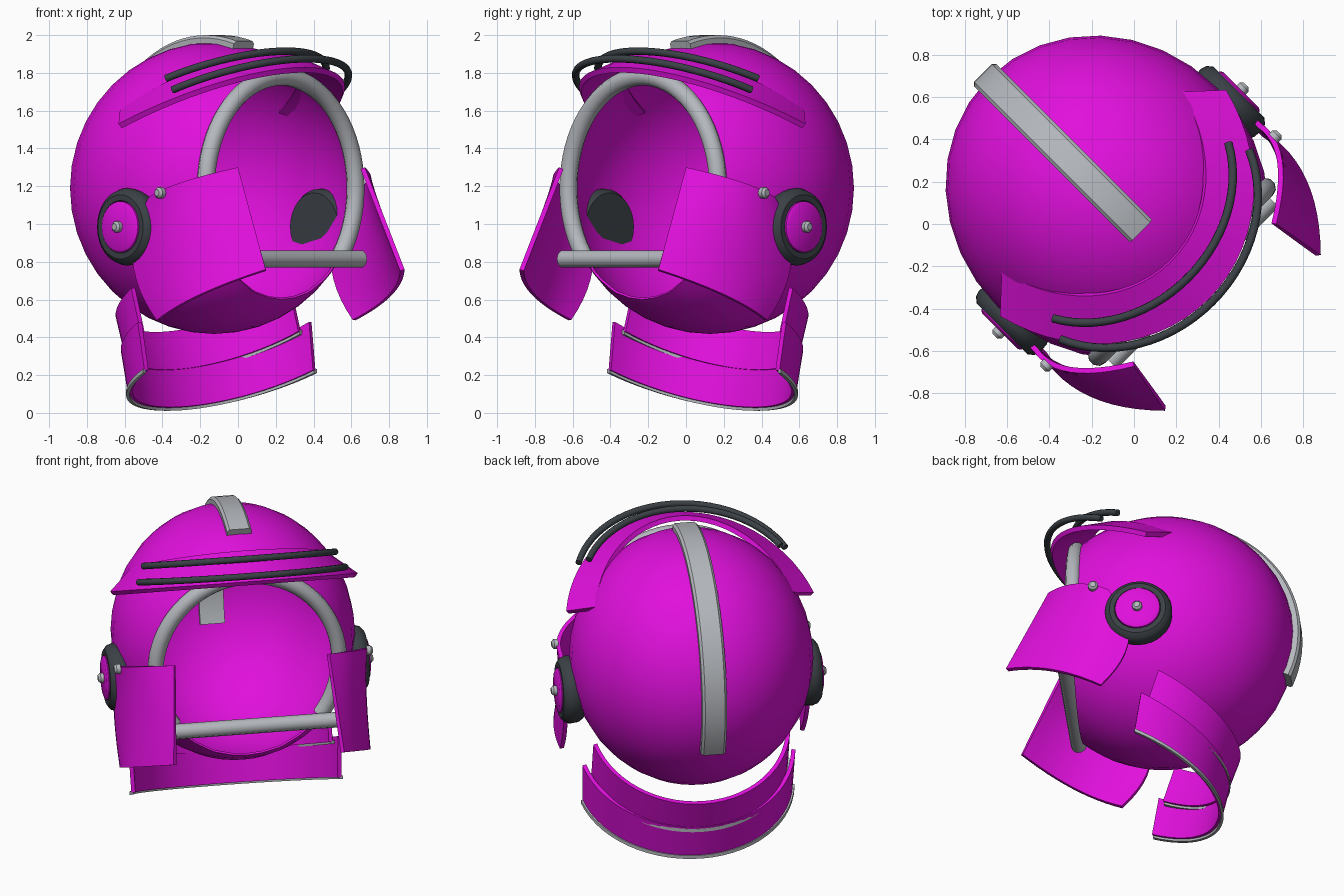
import bpy, bmesh
from math import sin, cos, pi, radians, sqrt
from mathutils import Vector

cube = bpy.data.objects.get("Cube")
if cube:
    bpy.data.objects.remove(cube, do_unlink=True)


def material(name, rgb, rough=0.5):
    m = bpy.data.materials.new(name)
    m.use_nodes = True
    m.diffuse_color = (*rgb, 1)
    bsdf = next(n for n in m.node_tree.nodes if n.type == 'BSDF_PRINCIPLED')
    bsdf.inputs["Base Color"].default_value = (*rgb, 1)
    bsdf.inputs["Roughness"].default_value = rough
    return m


MAGENTA = material("magenta", (0.75, 0.005, 0.72))
GREY = material("light grey", (0.46, 0.48, 0.51))
DARK = material("dark grey", (0.043, 0.052, 0.06))


def place(u, w, z):
    """Helmet frame (left, forward, up) to world: it faces diagonally."""
    return Vector(((u + w) / sqrt(2), (u - w) / sqrt(2), z))


def finish(name, bm, mat, thickness=0):
    bmesh.ops.recalc_face_normals(bm, faces=bm.faces[:])
    if thickness:
        bmesh.ops.solidify(bm, geom=bm.faces[:], thickness=thickness)
        bmesh.ops.recalc_face_normals(bm, faces=bm.faces[:])
    mesh = bpy.data.meshes.new(name)
    bm.to_mesh(mesh)
    bm.free()
    mesh.materials.append(mat)
    ob = bpy.data.objects.new(name, mesh)
    bpy.context.collection.objects.link(ob)
    bpy.ops.object.select_all(action='DESELECT')
    ob.select_set(True)
    bpy.context.view_layer.objects.active = ob
    bpy.ops.object.shade_smooth_by_angle(angle=radians(35))
    return ob


def grid(name, rows, mat, thickness=0, loop=False, caps=False):
    """Skin rows of helmet-frame points."""
    bm = bmesh.new()
    vs = [[bm.verts.new(place(*p)) for p in row] for row in rows]
    n = len(rows[0])
    for a, b in zip(vs, vs[1:]):
        for j in range(n if loop else n - 1):
            k = (j + 1) % n
            bm.faces.new((a[j], a[k], b[k], b[j]))
    if caps:
        bm.faces.new(vs[0])
        bm.faces.new(vs[-1])
    return finish(name, bm, mat, thickness)


def tube(name, points, radius, mat):
    cu = bpy.data.curves.new(name, 'CURVE')
    cu.dimensions = '3D'
    cu.bevel_depth = radius
    cu.bevel_resolution = 3
    cu.use_fill_caps = True
    sp = cu.splines.new('POLY')
    sp.points.add(len(points) - 1)
    for q, p in zip(sp.points, points):
        q.co = (*place(*p), 1)
    sp.use_smooth = True
    cu.materials.append(mat)
    ob = bpy.data.objects.new(name, cu)
    bpy.context.collection.objects.link(ob)
    return ob


def lathe(name, profile, w, z, side, mat, steps=32):
    """Spin (distance, radius) points around the sideways axis."""
    rows = [[(side * d, w + r * cos(2 * pi * i / steps), z + r * sin(2 * pi * i / steps))
             for i in range(steps)] for d, r in profile]
    return grid(name, rows, mat, loop=True, caps=True)


def arc(half, end, mid, limit=75, steps=28):
    """Symmetric arc; end and mid are (forward, height) pairs."""
    top = radians(limit)
    out = []
    for i in range(steps + 1):
        t = top * (2 * i / steps - 1)
        f = (cos(t) - cos(top)) / (1 - cos(top))
        out.append((half * sin(t) / sin(top),
                    end[0] + (mid[0] - end[0]) * f, end[1] + (mid[1] - end[1]) * f))
    return out


# Shell: ellipsoid sliced open at the face
CW, CZ, RU, RW, RZ = -0.18, 1.19, 0.72, 0.78, 0.76
FACE = 0.32
bm = bmesh.new()
bmesh.ops.create_uvsphere(bm, u_segments=32, v_segments=20, radius=1)
for v in bm.verts:
    v.co = Vector((v.co.x * RU, v.co.y * RW + CW, v.co.z * RZ + CZ))
bmesh.ops.bisect_plane(bm, geom=bm.verts[:] + bm.edges[:] + bm.faces[:],
                       plane_co=(0, FACE, 0), plane_no=(0, 1, 0), clear_outer=True)
for v in bm.verts:
    v.co = place(*v.co)
finish("helmet_shell", bm, MAGENTA, 0.012)

# Face opening frame
angles = [radians(-37 + 254 * i / 48) for i in range(49)]
tube("opening_arch", [(0.56 * cos(a), FACE, CZ + 0.59 * sin(a)) for a in angles], 0.048, GREY)
tube("opening_bar", [(-0.54, 0.38, 0.815), (0.54, 0.38, 0.815)], 0.047, GREY)

# Crest strip over the crown
rows = []
for i in range(33):
    a = radians(74 + 128 * i / 32)
    rows.append([(u, CW + (RW + d) * cos(a), CZ + (RZ + d) * sin(a))
                 for u, d in ((-0.075, -0.03), (-0.075, 0.035), (-0.06, 0.05),
                              (0.06, 0.05), (0.075, 0.035), (0.075, -0.03))])
grid("crest_strip", rows, GREY, loop=True, caps=True)

# Brow with two rails
upper = arc(0.6, (-0.283, 1.61), (0.25, 1.92))
lower = arc(0.755, (-0.14, 1.53), (0.5, 1.83))
grid("brow", [upper, lower], MAGENTA, 0.03)
tube("brow_rail_upper", arc(0.585, (0.045, 1.77), (0.36, 1.915), 65), 0.02, DARK)
tube("brow_rail_lower", arc(0.63, (0.14, 1.71), (0.52, 1.875), 70), 0.02, DARK)

# Neck guard: two stacked bands open at the front, with trims
guard = {
    "neck_band_upper": (arc(0.6, (-0.2, 0.66), (-0.64, 0.42), 80),
                        arc(0.6, (-0.13, 0.43), (-0.57, 0.22), 80)),
    "neck_band_lower": (arc(0.65, (-0.1, 0.48), (-0.58, 0.24), 80),
                        arc(0.64, (-0.06, 0.225), (-0.53, 0.025), 80)),
}
for name, (top, bottom) in guard.items():
    grid(name, [top, bottom], MAGENTA, 0.025)
    section = ((-0.018, -0.014), (0.018, -0.014), (0.018, 0.008), (-0.018, 0.008))
    rows = [[(u * (1 + d), w + d * (w + 0.1), z + h) for d, h in section] for u, w, z in bottom]
    grid(name + "_trim", rows, GREY, loop=True, caps=True)

# Ear cups, cheek plates and bolts on both sides
TOP_BACK, TOP_FRONT = Vector((0.76, 0.09, 1.14)), Vector((0.475, 0.475, 1.3))
LOW_BACK, LOW_FRONT = Vector((0.745, 0.135, 0.49)), Vector((0.52, 0.727, 0.76))
EAR_W, EAR_Z = -0.09, 0.985
bolt = ((0, 0.012), (0, 0.03), (0.025, 0.03), (0.038, 0.018))
for label, side in (("left", 1), ("right", -1)):
    lathe(label + "_ear_cushion", ((0.66, 0.05), (0.66, 0.18), (0.69, 0.2), (0.74, 0.205),
          (0.77, 0.195), (0.79, 0.17), (0.79, 0.14), (0.77, 0.13)), EAR_W, EAR_Z, side, DARK)
    lathe(label + "_ear_disc", ((0.76, 0.135), (0.795, 0.135), (0.805, 0.12)),
          EAR_W, EAR_Z, side, MAGENTA)
    lathe(label + "_ear_bolt", [(0.8 + d, r) for d, r in bolt], EAR_W, EAR_Z, side, GREY, 12)
    lathe(label + "_cheek_bolt", [(0.75 + d, r) for d, r in bolt], 0.18, 1.165, side, GREY, 12)
    rows = []
    for i in range(13):
        t = i / 12
        row = []
        for j in range(13):
            s = j / 12
            p = TOP_BACK.lerp(TOP_FRONT, s).lerp(LOW_BACK.lerp(LOW_FRONT, s), t)
            bulge = 0.36 * s * (1 - s)
            tuck = 0.6 * t * (1 - t) * (1 - s) ** 2
            row.append((side * (p.x + bulge), p.y - tuck, p.z))
        rows.append(row)
    grid(label + "_cheek_plate", rows, MAGENTA, 0.025)
